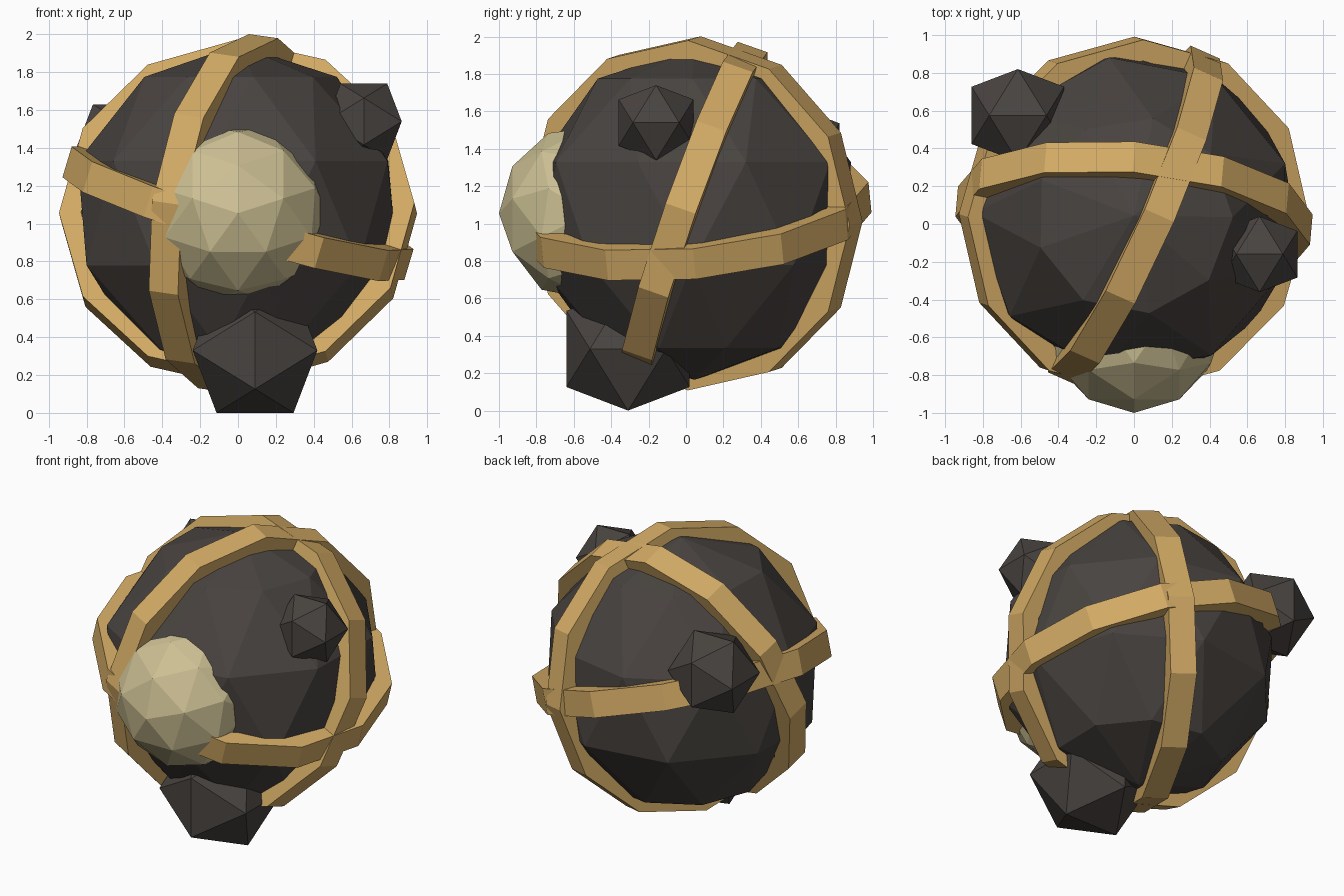
import bpy, bmesh, math
from mathutils import Vector, Matrix

if "Cube" in bpy.data.objects:
    bpy.data.objects.remove(bpy.data.objects["Cube"])

CENTRE = Vector((0, 0.045, 1.055))


def material(name, rgb):
    m = bpy.data.materials.new(name)
    m.diffuse_color = (*rgb, 1)
    m.use_nodes = True
    m.node_tree.nodes["Principled BSDF"].inputs["Base Color"].default_value = m.diffuse_color
    return m


IRON = material("dark iron", (0.066, 0.057, 0.051))
BRASS = material("tan brass", (0.65, 0.405, 0.13))
CREAM = material("cream", (0.61, 0.53, 0.295))


def finish(name, bm, mat, loc):
    bmesh.ops.recalc_face_normals(bm, faces=bm.faces)
    me = bpy.data.meshes.new(name)
    bm.to_mesh(me)
    bm.free()
    me.materials.append(mat)
    ob = bpy.data.objects.new(name, me)
    ob.location = loc
    bpy.context.collection.objects.link(ob)
    return ob


def hull(name, points, mat, loc):
    bm = bmesh.new()
    for p in points:
        bm.verts.new(p)
    bmesh.ops.convex_hull(bm, input=bm.verts)
    bmesh.ops.dissolve_limit(bm, angle_limit=0.01, verts=bm.verts, edges=bm.edges)
    finish(name, bm, mat, loc)


# Coarse faceted ball: four nine-sided rings, every other one turned half a step
R = 0.89
pts = [(0, 0, R), (0, 0, -R)]
for ring in range(1, 5):
    t = math.pi * ring / 5
    for i in range(9):
        a = math.radians(79 + 40 * i + (20 if ring % 2 == 0 else 0))
        pts.append((R * math.sin(t) * math.cos(a), R * math.sin(t) * math.sin(a), R * math.cos(t)))
hull("ball_core", pts, IRON, CENTRE)


# Twenty-sided knobs
def knob(name, loc, r):
    a, b = 0.526 * r, 0.851 * r
    p = []
    for s in (-1, 1):
        for t in (-1, 1):
            p += [(s * a, 0, t * b), (s * b, t * a, 0), (0, s * b, t * a)]
    hull(name, p, IRON, loc)


knob("bottom_knob", (0.09, -0.31, 0.33), 0.387)
knob("right_knob", (0.665, -0.16, 1.54), 0.235)
knob("back_left_knob", (-0.615, 0.575, 1.385), 0.288)

# Cream dome on the front, one vertex pointing forwards
bm = bmesh.new()
bmesh.ops.create_icosphere(bm, subdivisions=2, radius=0.48)
bm.transform(Matrix.Rotation(math.pi / 2, 4, 'X') @ Matrix.Rotation(math.pi / 2, 4, 'Z'))
finish("front_dome", bm, CREAM, (0, -0.52, 1.055))


# Flat twelve-sided straps around the ball
def strap(name, normal, start, outer, inner, width=0.17, n=12):
    w = Vector(normal).normalized()
    u = Vector(start)
    u = (u - w * u.dot(w)).normalized()
    v = w.cross(u)
    bm = bmesh.new()
    rings = []
    for i in range(n):
        a = 2 * math.pi * i / n
        d = u * math.cos(a) + v * math.sin(a)
        rings.append([bm.verts.new(d * r + w * h) for r, h in (
            (outer, -width / 2), (outer, width / 2), (inner, width / 2), (inner, -width / 2))])
    for i in range(n):
        p, q = rings[i], rings[(i + 1) % n]
        for k in range(4):
            bm.faces.new((p[k], q[k], q[(k + 1) % 4], p[(k + 1) % 4]))
    finish(name, bm, BRASS, CENTRE)


strap("waist_strap", (0.3, -0.1, 1), (0, 1, 0), 0.943, 0.83)
strap("front_back_strap", (0.729, -0.325, -0.105), (0, 1, 0), 0.945, 0.82)
strap("side_strap", (0.089, 1, -0.35), (1, 0, 0), 0.942, 0.825)
